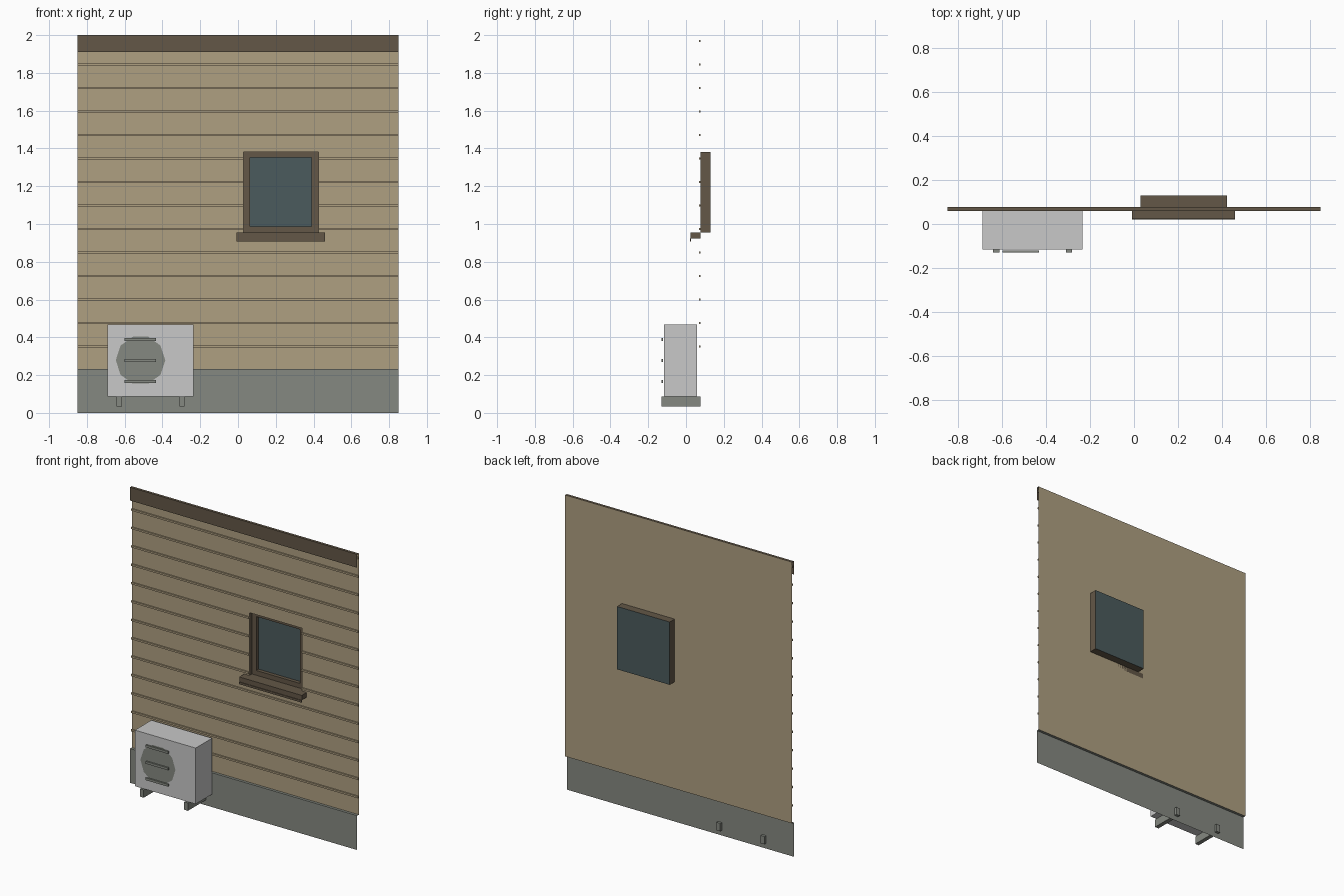
import bpy
import bmesh
import math

cube = bpy.data.objects.get("Cube")
if cube:
    bpy.data.objects.remove(cube, do_unlink=True)


def material(name, color):
    m = bpy.data.materials.new(name)
    m.use_nodes = True
    m.diffuse_color = (*color, 1)
    bsdf = next(n for n in m.node_tree.nodes if n.type == "BSDF_PRINCIPLED")
    bsdf.inputs["Base Color"].default_value = (*color, 1)
    return m


TAN = material("tan siding", (0.43, 0.35, 0.22))
BROWN = material("brown trim", (0.125, 0.095, 0.063))
GLASS = material("dark glass", (0.07, 0.105, 0.11))
GREY = material("concrete grey", (0.235, 0.25, 0.22))
WHITE = material("casing white", (0.58, 0.58, 0.58))


def finish(name, bm, mat):
    mesh = bpy.data.meshes.new(name)
    bm.to_mesh(mesh)
    bm.free()
    mesh.materials.append(mat)
    obj = bpy.data.objects.new(name, mesh)
    bpy.context.collection.objects.link(obj)
    return obj


def box(name, x, y, z, mat):
    bm = bmesh.new()
    bmesh.ops.create_cube(bm, size=1)
    for v in bm.verts:
        v.co = [a[0] + (c + 0.5) * (a[1] - a[0]) for a, c in zip((x, y, z), v.co)]
    return finish(name, bm, mat)


def ring(x, z, y):
    """Four corners of an upright rectangle, facing the front."""
    return [(x[0], y, z[0]), (x[1], y, z[0]), (x[1], y, z[1]), (x[0], y, z[1])]


def bridge(name, rings, mat):
    """Join successive rectangles with bands of four faces."""
    bm = bmesh.new()
    loops = [[bm.verts.new(p) for p in r] for r in rings]
    for a, b in zip(loops, loops[1:]):
        for i in range(4):
            j = (i + 1) % 4
            bm.faces.new((a[i], a[j], b[j], b[i]))
    return finish(name, bm, mat)


def sheet(name, outline, x, mat):
    """Sweep a (y, z) outline across the width as an open sheet."""
    bm = bmesh.new()
    rows = [[bm.verts.new((e, y, z)) for e in x] for y, z in outline]
    for a, b in zip(rows, rows[1:]):
        bm.faces.new((a[0], a[1], b[1], b[0]))
    return finish(name, bm, mat)


WIDTH = (-0.85, 0.85)
WALL_Y, FRONT_Y, BACK_Y = 0.078, 0.06, 0.131
BASE_TOP = 0.232
WIN_X, WIN_Z = (0.03, 0.425), (0.955, 1.38)
PANE_X, PANE_Z = (0.064, 0.39), (0.987, 1.352)

# Siding wall with an opening for the window
bridge("siding_wall", [ring(WIDTH, (BASE_TOP, 2), WALL_Y), ring(WIN_X, WIN_Z, WALL_Y)], TAN)

# Horizontal battens, broken at the window
for i in range(14):
    z = 0.352 + i * 0.1244
    if WIN_Z[0] < z < WIN_Z[1]:
        spans = [(WIDTH[0], WIN_X[0]), (WIN_X[1], WIDTH[1])]
    else:
        spans = [WIDTH]
    for k, span in enumerate(spans):
        box(f"batten_{i}_{k}", span, (0.069, WALL_Y), (z - 0.006, z + 0.006), TAN)

# Fascia and foundation, each a folded sheet in front of the wall
sheet("fascia", [(FRONT_Y, 1.91), (FRONT_Y, 2), (WALL_Y, 2)], WIDTH, BROWN)
sheet("foundation", [(FRONT_Y, 0), (FRONT_Y, BASE_TOP), (WALL_Y, BASE_TOP)], WIDTH, GREY)

# Window frame stepping back to the pane
bridge("window_frame", [
    ring(WIN_X, WIN_Z, BACK_Y), ring(WIN_X, WIN_Z, WALL_Y), ring(WIN_X, WIN_Z, 0.105),
    ring(PANE_X, PANE_Z, 0.105), ring(PANE_X, PANE_Z, BACK_Y - 0.002)], BROWN)
box("window_pane", WIN_X, (BACK_Y - 0.002, BACK_Y), WIN_Z, GLASS)

# Sill with a drip lip
SILL_X = (-0.008, 0.46)
box("window_sill", SILL_X, (0.025, WALL_Y), (0.922, 0.955), BROWN)
box("sill_lip", SILL_X, (0.021, 0.027), (0.908, 0.922), BROWN)

# Outdoor cooling unit
CASE_Y = -0.117
box("unit_casing", (-0.69, -0.235), (CASE_Y, FRONT_Y - 0.001), (0.088, 0.467), WHITE)
bm = bmesh.new()
fan = []
for i in range(10):
    a = math.tau * i / 10
    fan.append(bm.verts.new((-0.516 + 0.131 * math.cos(a), CASE_Y - 0.002, 0.279 + 0.131 * math.sin(a))))
bm.faces.new(fan)
finish("fan_opening", bm, GREY)
for i in range(3):
    z = 0.166 + i * 0.111
    box(f"fan_bar_{i}", (-0.6, -0.433), (-0.131, -0.121), (z - 0.008, z + 0.008), GREY)
for i, x in enumerate((-0.628, -0.297)):
    box(f"unit_foot_{i}", (x - 0.014, x + 0.014), (-0.131, WALL_Y), (0.035, 0.088), GREY)
